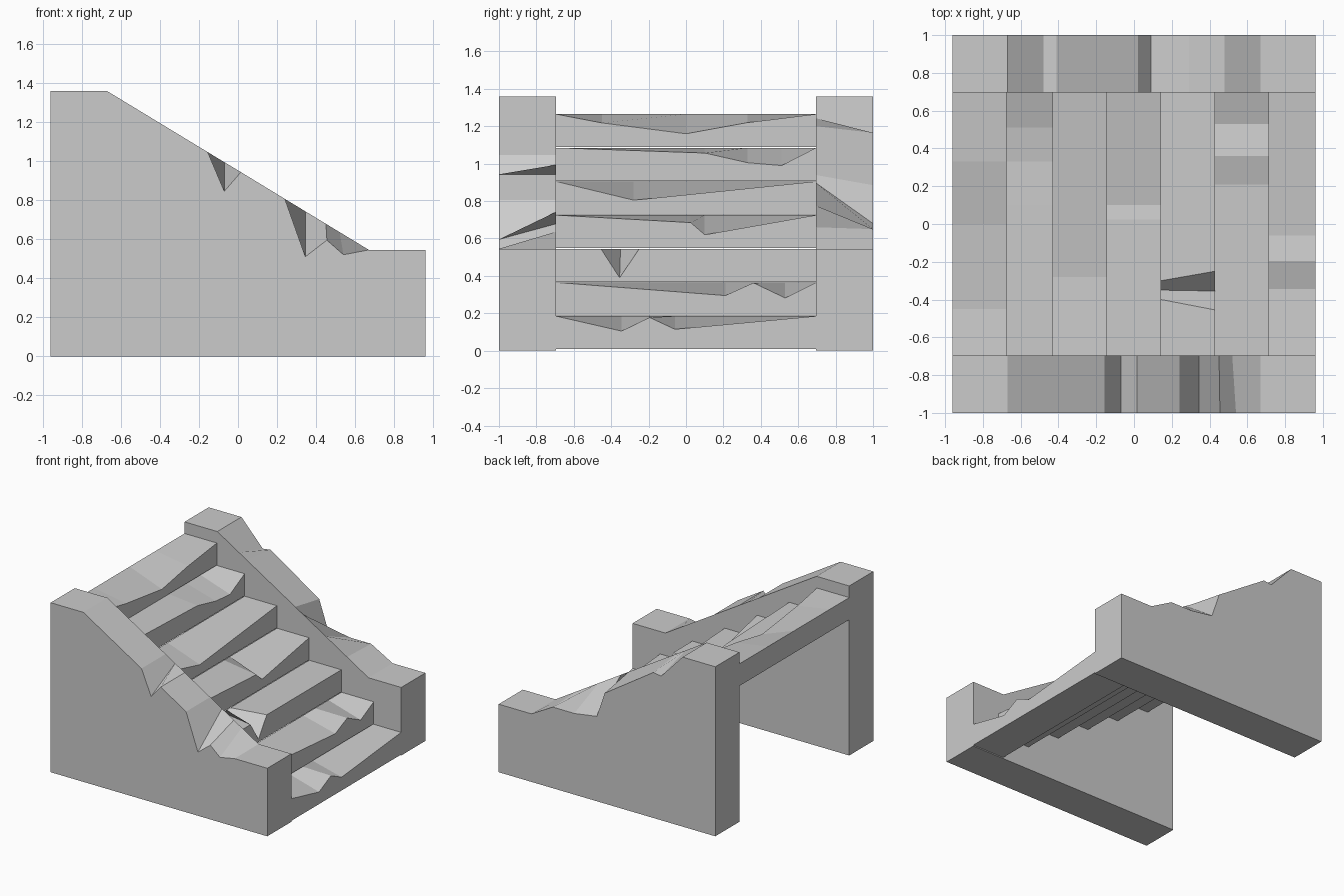
import bpy, bmesh

if "Cube" in bpy.data.objects:
    bpy.data.objects.remove(bpy.data.objects["Cube"])

W = 0.695       # half width of the flight (inner face of the walls)
X = 0.96        # half length
DEPTH, RISE = 0.286, 0.18


def loft(name, loop_a, loop_b):
    """Solid between two matching outlines."""
    bm = bmesh.new()
    a = [bm.verts.new(p) for p in loop_a]
    b = [bm.verts.new(p) for p in loop_b]
    n = len(a)
    bm.faces.new(a)
    bm.faces.new(b[::-1])
    for i in range(n):
        j = (i + 1) % n
        bm.faces.new((a[i], b[i], b[j], a[j]))
    bmesh.ops.recalc_face_normals(bm, faces=bm.faces)
    mesh = bpy.data.meshes.new(name)
    bm.to_mesh(mesh)
    bm.free()
    obj = bpy.data.objects.new(name, mesh)
    bpy.context.collection.objects.link(obj)
    return obj


def slope(x):
    return 1.358 + (x + 0.67) * (0.545 - 1.358) / 1.34


def wall(name, side, broken):
    """Side wall: straight inner edge, broken outer edge (inner x, outer x, outer z)."""
    inner, outer = [(-X, 0), (-X, 1.358), (-0.67, 1.358)], [(-X, 0), (-X, 1.358), (-0.67, 1.358)]
    for xi, xo, z in broken:
        inner.append((xi, slope(xi)))
        outer.append((xo, z))
    end = [(0.67, 0.545), (X, 0.545), (X, 0)]
    loft(name, [(x, side * W, z) for x, z in inner + end],
         [(x, side, z) for x, z in outer + end])


# Side walls
wall("front_wall", -1, [(-0.155, -0.155, slope(-0.155)), (-0.07, -0.07, 0.845),
                        (0.015, 0.015, 0.943), (0.24, 0.24, slope(0.24)),
                        (0.345, 0.345, 0.51), (0.45, 0.455, 0.595), (0.52, 0.54, 0.52)])
wall("back_wall", 1, [(-0.48, -0.48, 1.155), (-0.41, -0.41, 1.165), (0.02, 0.02, 0.885),
                      (0.09, 0.09, 0.68), (0.29, 0.29, 0.65), (0.48, 0.48, 0.65)])

# Worn front edge of each tread, top step first: (y, drop) or (y, drop, back y)
wear = [
    [(-0.45, 0.047), (0, 0.105), (0.33, 0.045)],
    [(0.1, 0.028), (0.33, 0.08), (0.51, 0.095)],
    [(-0.28, 0.1)],
    [(0.025, 0.04), (0.1, 0.105)],
    [(-0.455, 0, -0.40), (-0.355, 0.155, -0.35), (-0.25, 0, -0.30)],
    [(0.21, 0.07), (0.36, 0.002), (0.53, 0.083)],
    [(-0.345, 0.08), (-0.195, 0.007), (-0.06, 0.07)],
]

# Steps
for i, chips in enumerate(wear):
    top = 1.265 - RISE * i
    x0 = min(max(-1 + DEPTH * i, -X), X - DEPTH)
    bottom = top - 0.177
    front, back = [(-W, bottom), (-W, top)], [(-W, bottom), (-W, top)]
    for c in chips:
        front.append((c[0], top - c[1]))
        back.append((c[-1] if len(c) == 3 else c[0], top))
    for loop in (front, back):
        loop += [(W, top), (W, bottom)]
    loft(f"step_{i + 1}", [(x0 + DEPTH, y, z) for y, z in front],
         [(x0, y, z) for y, z in back])
